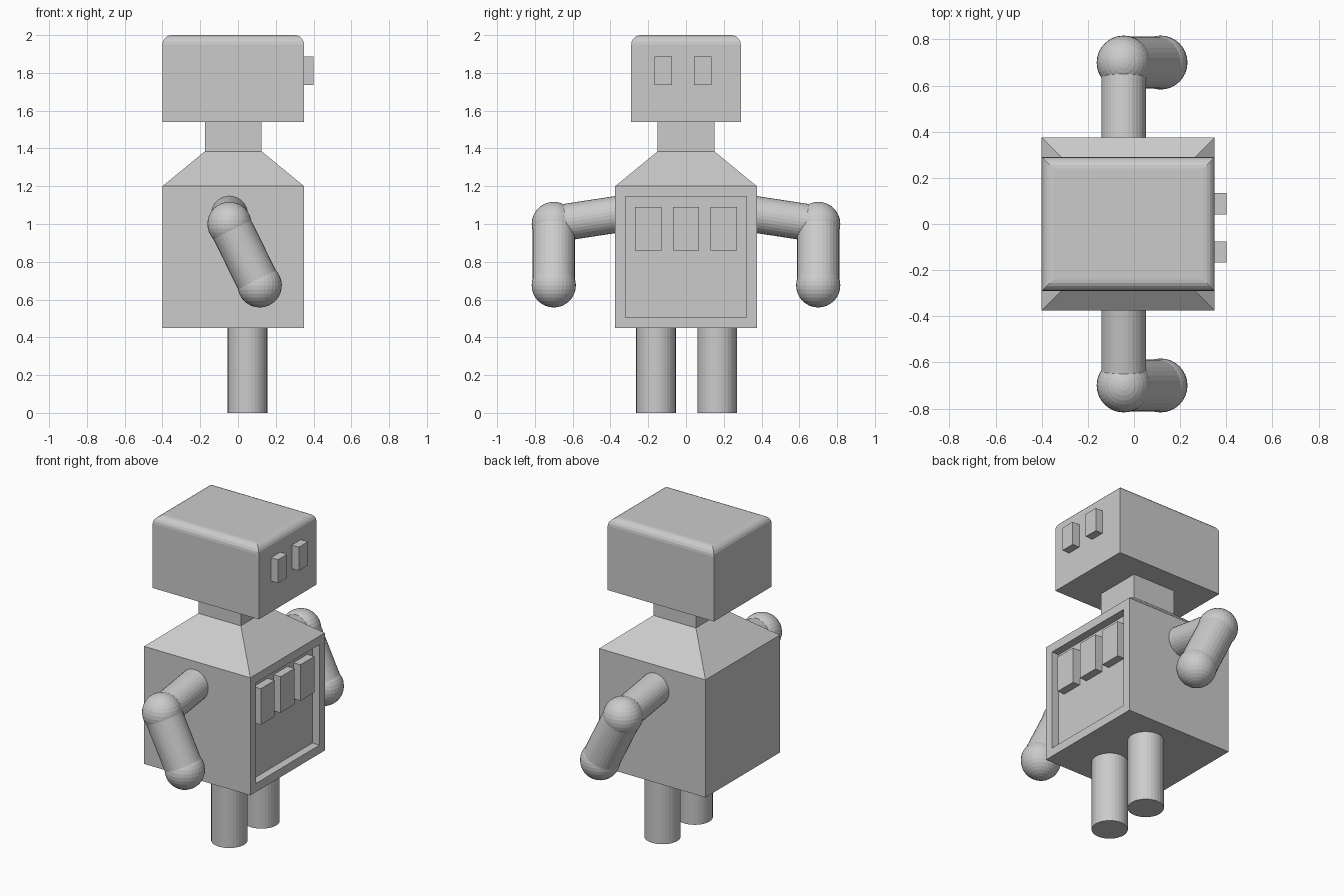
import bpy, bmesh
from mathutils import Vector

if "Cube" in bpy.data.objects:
    bpy.data.objects.remove(bpy.data.objects["Cube"])

grey = bpy.data.materials.new("plain grey")
grey.diffuse_color = (0.6, 0.6, 0.6, 1)
grey.use_nodes = True
grey.node_tree.nodes["Principled BSDF"].inputs["Base Color"].default_value = grey.diffuse_color


def finish(name, bm):
    bmesh.ops.recalc_face_normals(bm, faces=bm.faces)
    mesh = bpy.data.meshes.new(name)
    bm.to_mesh(mesh)
    bm.free()
    mesh.materials.append(grey)
    ob = bpy.data.objects.new(name, mesh)
    bpy.context.collection.objects.link(ob)
    return ob


def box_bm(lo, hi):
    bm = bmesh.new()
    bmesh.ops.create_cube(bm, size=1)
    for v in bm.verts:
        v.co = [(a + b) / 2 + c * (b - a) for a, b, c in zip(lo, hi, v.co)]
    return bm


def box(name, lo, hi):
    return finish(name, box_bm(lo, hi))


def rod(name, a, b, r, n=32):
    a, b = Vector(a), Vector(b)
    bm = bmesh.new()
    bmesh.ops.create_cone(bm, cap_ends=True, segments=n, radius1=r, radius2=r, depth=(b - a).length)
    turn = (b - a).to_track_quat('Z', 'Y')
    for v in bm.verts:
        v.co = turn @ v.co + (a + b) / 2
    return finish(name, bm)


def ball(name, c, r):
    bm = bmesh.new()
    bmesh.ops.create_uvsphere(bm, u_segments=32, v_segments=16, radius=r)
    bmesh.ops.translate(bm, verts=bm.verts, vec=c)
    return finish(name, bm)


# Body: box with tapered shoulders and neck, grown upward from the top face
bm = box_bm((-0.40, -0.375, 0.45), (0.35, 0.375, 1.20))
top = max(bm.faces, key=lambda f: f.calc_center_median().z)
for half, z in ((0.15, 1.385), (0.15, 1.54)):
    new = bmesh.ops.extrude_face_region(bm, geom=[top])
    bmesh.ops.delete(bm, geom=[top], context='FACES_ONLY')
    top = next(g for g in new['geom'] if isinstance(g, bmesh.types.BMFace))
    mid = top.calc_center_median()
    for v in top.verts:
        v.co = (-0.025 + (half if v.co.x > mid.x else -half),
                half if v.co.y > 0 else -half, z)

# Recessed chest panel
bm.normal_update()
chest = max(bm.faces, key=lambda f: f.calc_center_median().x)
bmesh.ops.inset_individual(bm, faces=[chest], thickness=0.077)
new = bmesh.ops.extrude_face_region(bm, geom=[chest])
bmesh.ops.delete(bm, geom=[chest], context='FACES_ONLY')
bmesh.ops.translate(bm, vec=(-0.05, 0, 0),
                    verts=[g for g in new['geom'] if isinstance(g, bmesh.types.BMVert)])
finish("body", bm)

# Chest buttons
for i, y in enumerate((-0.2, 0.0, 0.2)):
    box(f"chest_button_{i + 1}", (0.295, y - 0.07, 0.86), (0.35, y + 0.07, 1.09))

# Head with rounded top edges
bm = box_bm((-0.40, -0.29, 1.54), (0.35, 0.29, 2.0))
rim = [e for e in bm.edges if all(v.co.z > 1.9 for v in e.verts)]
bmesh.ops.bevel(bm, geom=rim, offset=0.05, segments=5, profile=0.5, affect='EDGES')
finish("head", bm)

# Eyes
for side, y in (("right", -0.121), ("left", 0.088)):
    box(side + "_eye", (0.34, y - 0.046, 1.737), (0.40, y + 0.046, 1.887))

# Arms and legs
for side, s in (("right", -1), ("left", 1)):
    shoulder = (-0.045, s * 0.32, 1.058)
    elbow = (-0.045, s * 0.70, 1.0)
    hand = (0.115, s * 0.70, 0.675)
    rod(side + "_upper_arm", shoulder, elbow, 0.097)
    ball(side + "_elbow", elbow, 0.117)
    rod(side + "_forearm", elbow, hand, 0.112)
    ball(side + "_hand", hand, 0.117)
    y = s * 0.162 + 0.003
    rod(side + "_leg", (0.05, y, 0), (0.05, y, 0.47), 0.105)
